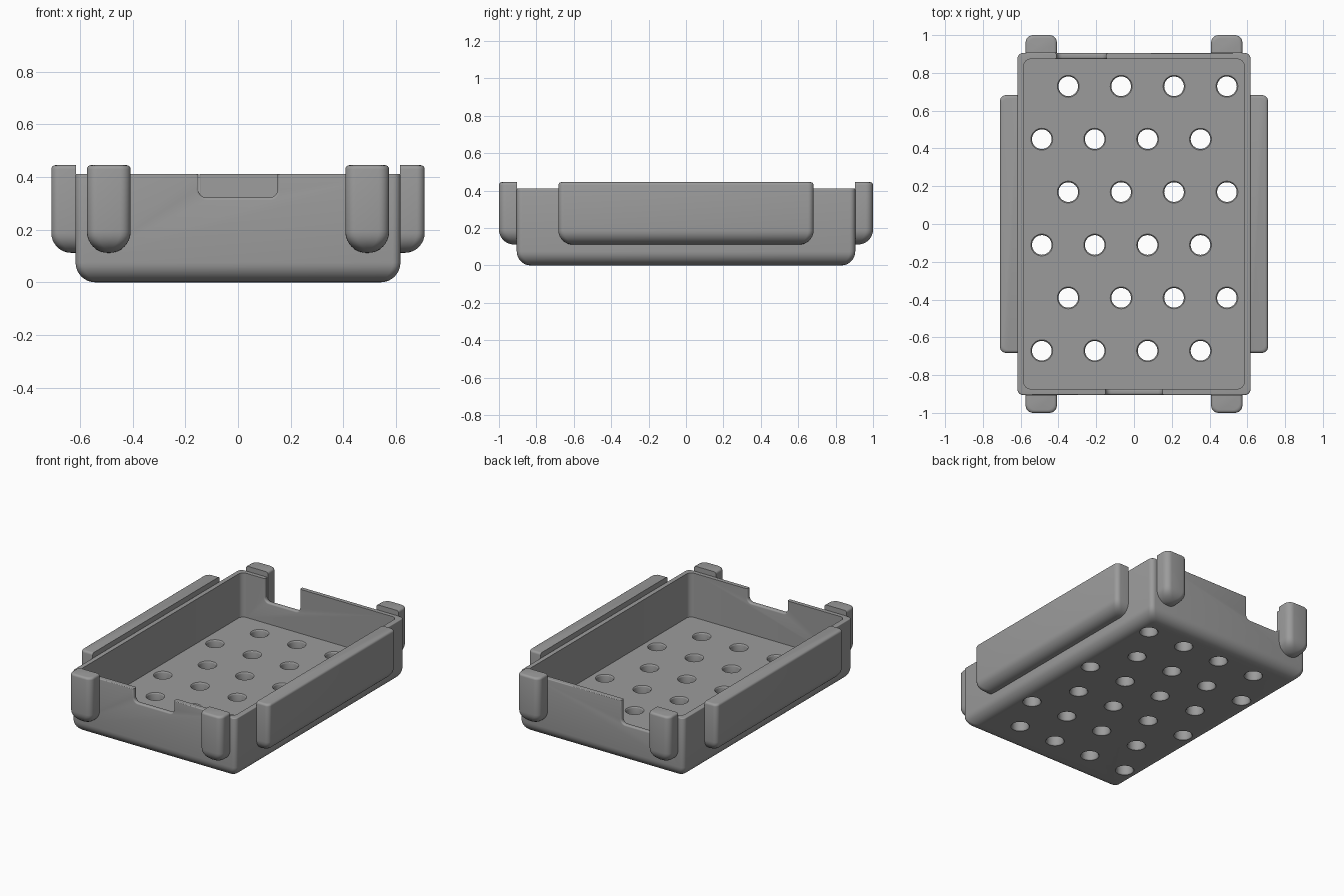
import bpy
import bmesh
import math

if "Cube" in bpy.data.objects:
    bpy.data.objects.remove(bpy.data.objects["Cube"])

grey = bpy.data.materials.new("mid_grey")
grey.diffuse_color = (0.33, 0.33, 0.33, 1)
grey.use_nodes = True
grey.node_tree.nodes["Principled BSDF"].inputs["Base Color"].default_value = grey.diffuse_color

FLOOR = 0.112          # floor top height
WALL_IN, WALL_OUT = 0.873, 0.905


def skin(bm, rings):
    """Close a stack of equal-length rings into a solid."""
    loops = [[bm.verts.new(p) for p in ring] for ring in rings]
    n = len(loops[0])
    for a, b in zip(loops, loops[1:]):
        for i in range(n):
            j = (i + 1) % n
            bm.faces.new((a[i], a[j], b[j], b[i]))
    bm.faces.new(loops[0][::-1])
    bm.faces.new(loops[-1])


def make_object(name, solids):
    bm = bmesh.new()
    for rings in solids:
        skin(bm, rings)
    bmesh.ops.recalc_face_normals(bm, faces=bm.faces)
    mesh = bpy.data.meshes.new(name)
    bm.to_mesh(mesh)
    bm.free()
    obj = bpy.data.objects.new(name, mesh)
    bpy.context.collection.objects.link(obj)
    mesh.materials.append(grey)
    return obj


def rounded_rect(x0, x1, y0, y1, r, z, segs=6):
    r = min(r, (x1 - x0) / 2 - 0.0005, (y1 - y0) / 2 - 0.0005)
    corners = ((x1 - r, y1 - r), (x0 + r, y1 - r), (x0 + r, y0 + r), (x1 - r, y0 + r))
    pts = []
    for k, (cx, cy) in enumerate(corners):
        for i in range(segs + 1):
            a = math.pi / 2 * (k + i / segs)
            pts.append((cx + r * math.cos(a), cy + r * math.sin(a), z))
    return pts


def rounded_block(x0, x1, y0, y1, z0, z1, corner, bottom=0.0, top=0.0):
    """Rings of a block with rounded upright edges, bottom and top edges."""
    levels = []
    for i in range(9 if bottom else 1):
        a = math.pi / 2 * i / 8
        levels.append((z0 + bottom * (1 - math.cos(a)), bottom * (1 - math.sin(a))))
    for i in range(5 if top else 1):
        a = math.pi / 2 * i / 4
        levels.append((z1 - top * (1 - math.sin(a)), top * (1 - math.cos(a))))
    return [rounded_rect(x0 + d, x1 - d, y0 + d, y1 - d, corner, z) for z, d in levels]


def cut(obj, cutter):
    mod = obj.modifiers.new("cut", "BOOLEAN")
    mod.operation = "DIFFERENCE"
    mod.solver = "EXACT"
    mod.object = cutter
    bpy.context.view_layer.objects.active = obj
    bpy.ops.object.modifier_apply(modifier=mod.name)
    bpy.data.objects.remove(cutter)


def hole(x, y):
    """Rings of a drain hole cutter with softened rims."""
    profile = ((-0.01, 0.068), (0.0, 0.058), (0.003, 0.054), (0.009, 0.052),
               (FLOOR - 0.009, 0.052), (FLOOR - 0.003, 0.054), (FLOOR, 0.058), (FLOOR + 0.01, 0.068))
    steps = 32
    return [[(x + r * math.cos(2 * math.pi * i / steps),
              y + r * math.sin(2 * math.pi * i / steps), z) for i in range(steps)]
            for z, r in profile]


def notch(x0, x1, z0, side, e=0.01):
    """Rings of a wall notch cutter that rounds the notch edges."""
    arc = [math.pi / 2 * i / 4 for i in range(5)]
    inner = [(WALL_IN + e * (1 - math.cos(a)), e * (1 - math.sin(a))) for a in arc]
    outer = [(WALL_OUT - e * (1 - math.cos(a)), e * (1 - math.sin(a))) for a in reversed(arc)]
    levels = [(WALL_IN - 0.03, e)] + inner + outer + [(WALL_OUT + 0.03, e)]
    return [[(x, side * y, z) for x, z, _ in rounded_rect(x0 - g, x1 + g, z0 - g, 0.6, 0.03 + g, 0)]
            for y, g in levels]


# Tray shell
tray = make_object("tray", [rounded_block(-0.617, 0.617, -WALL_OUT, WALL_OUT, 0, 0.412, 0.03, 0.075, 0.006)])
cut(tray, make_object("cavity", [rounded_block(-0.583, 0.583, -WALL_IN, WALL_IN, FLOOR, 0.6, 0.035)]))

# Staggered drain holes in the thick floor
holes = []
for row in range(6):
    shift = -0.348 if row % 2 == 0 else -0.488
    for col in range(4):
        holes.append(hole(shift + 0.28 * col, 0.729 - 0.28 * row))
cut(tray, make_object("hole_cutter", holes))

# Notches in the front and back walls
cut(tray, make_object("front_notch", [notch(-0.15, 0.15, 0.322, -1)]))
cut(tray, make_object("back_notch", [notch(-0.41, -0.147, 0.255, 1)]))

# Long grips on both sides, standing a little above the rim
grips = make_object("side_grips", [rounded_block(-0.709, 0.709, -0.682, 0.682, 0.112, 0.445, 0.03, 0.075, 0.015)])
cut(grips, make_object("grip_gap", [rounded_block(-0.616, 0.616, -1.2, 1.2, -0.1, 0.8, 0.01)]))

# Four end posts
posts = make_object("end_posts", [
    rounded_block(x - 0.083, x + 0.083, -1.0, 1.0, 0.112, 0.445, 0.04, 0.08, 0.015)
    for x in (-0.491, 0.491)])
cut(posts, make_object("post_gap", [rounded_block(-1, 1, -0.904, 0.904, -0.1, 0.8, 0.01)]))

# Smooth rounded edges, crisp corners
for obj in (tray, grips, posts):
    bpy.ops.object.select_all(action="DESELECT")
    obj.select_set(True)
    bpy.context.view_layer.objects.active = obj
    bpy.ops.object.shade_smooth_by_angle(angle=math.radians(35))
